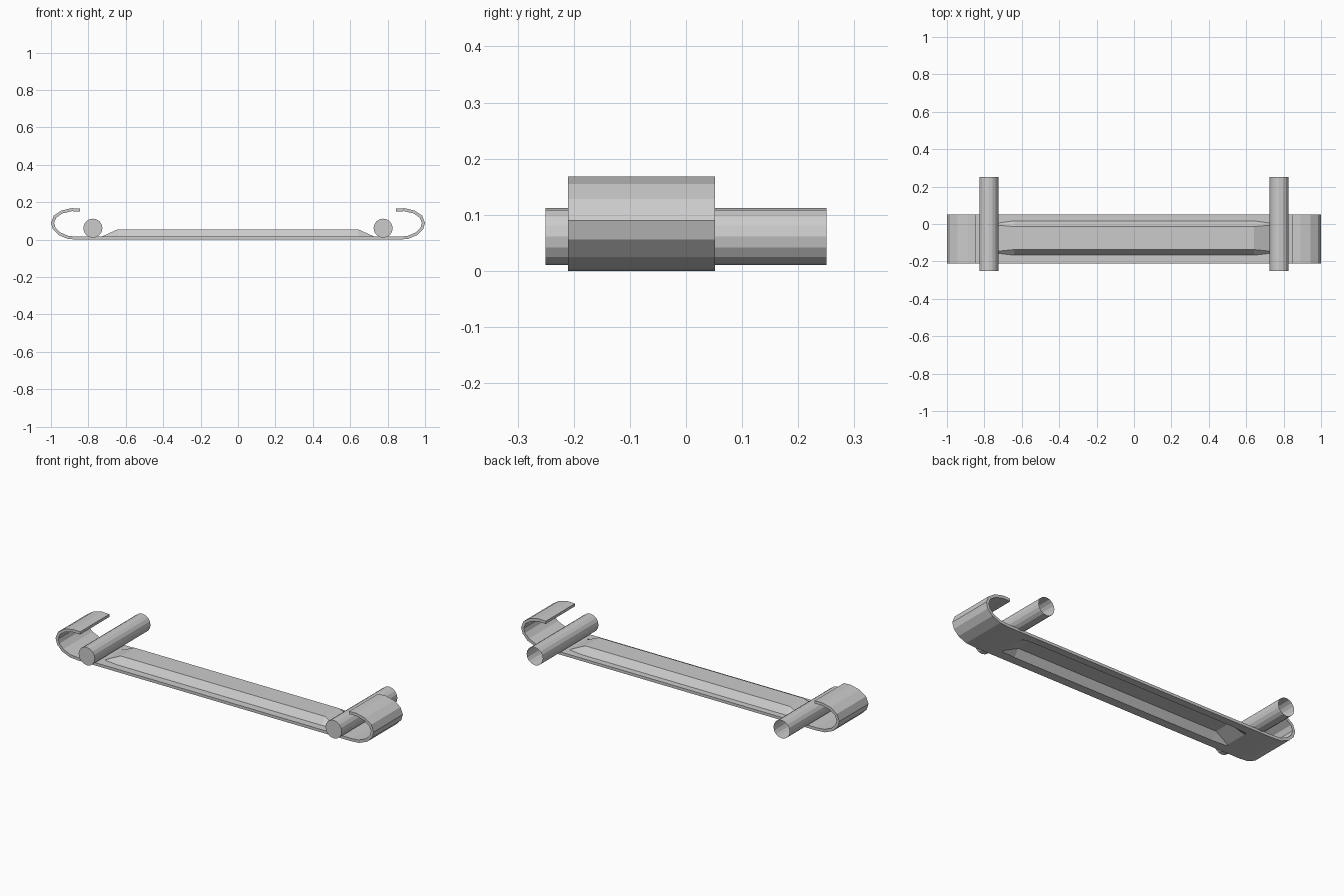
import bpy, bmesh
from mathutils import Matrix

if "Cube" in bpy.data.objects:
    bpy.data.objects.remove(bpy.data.objects["Cube"])

THICK = 0.016

# right half of the strap underside, from the middle out through the curled end
half = [(0.64, 0.0), (0.725, 0.0), (0.86, 0.0), (0.91, 0.004), (0.96, 0.025),
        (0.99, 0.056), (1.0, 0.09), (0.985, 0.128), (0.945, 0.155),
        (0.89, 0.168), (0.845, 0.166)]
path = [(-x, z) for x, z in reversed(half)] + half

# columns across the strap; the inner two are lifted to emboss the rib
wide = [-0.21, -0.16, -0.13, -0.02, 0.01, 0.052]
narrow = [-0.21, -0.154, -0.142, -0.01, 0.002, 0.052]
RIB = 0.055 - THICK


def finish(bm, name):
    mesh = bpy.data.meshes.new(name)
    bm.to_mesh(mesh)
    bm.free()
    obj = bpy.data.objects.new(name, mesh)
    bpy.context.collection.objects.link(obj)
    return obj


# strap: one sheet with curled ends and hollow embossed rib, then thickened
bm = bmesh.new()
rows = []
for x, z in path:
    on_rib = abs(x) < 0.65
    ys = wide if on_rib else narrow
    rows.append([bm.verts.new((x, y, RIB if on_rib and j in (2, 3) else z))
                 for j, y in enumerate(ys)])
for a, b in zip(rows, rows[1:]):
    for j in range(len(wide) - 1):
        bm.faces.new((a[j], b[j], b[j + 1], a[j + 1]))
strap = finish(bm, "curled_strap")
mod = strap.modifiers.new("thickness", 'SOLIDIFY')
mod.thickness = THICK
mod.offset = 1.0
mod.use_even_offset = True

# cross rods: closed at the front, open at the back
for side, label in ((-1, "left"), (1, "right")):
    bm = bmesh.new()
    bmesh.ops.create_cone(bm, cap_ends=True, segments=16, radius1=0.051,
                          radius2=0.051, depth=0.5,
                          matrix=Matrix.Rotation(1.5707963, 4, 'X'))
    back = [f for f in bm.faces if f.normal.y > 0.9]
    bmesh.ops.delete(bm, geom=back, context='FACES_ONLY')
    rod = finish(bm, label + "_rod")
    rod.location = (side * 0.776, 0, 0.061)
